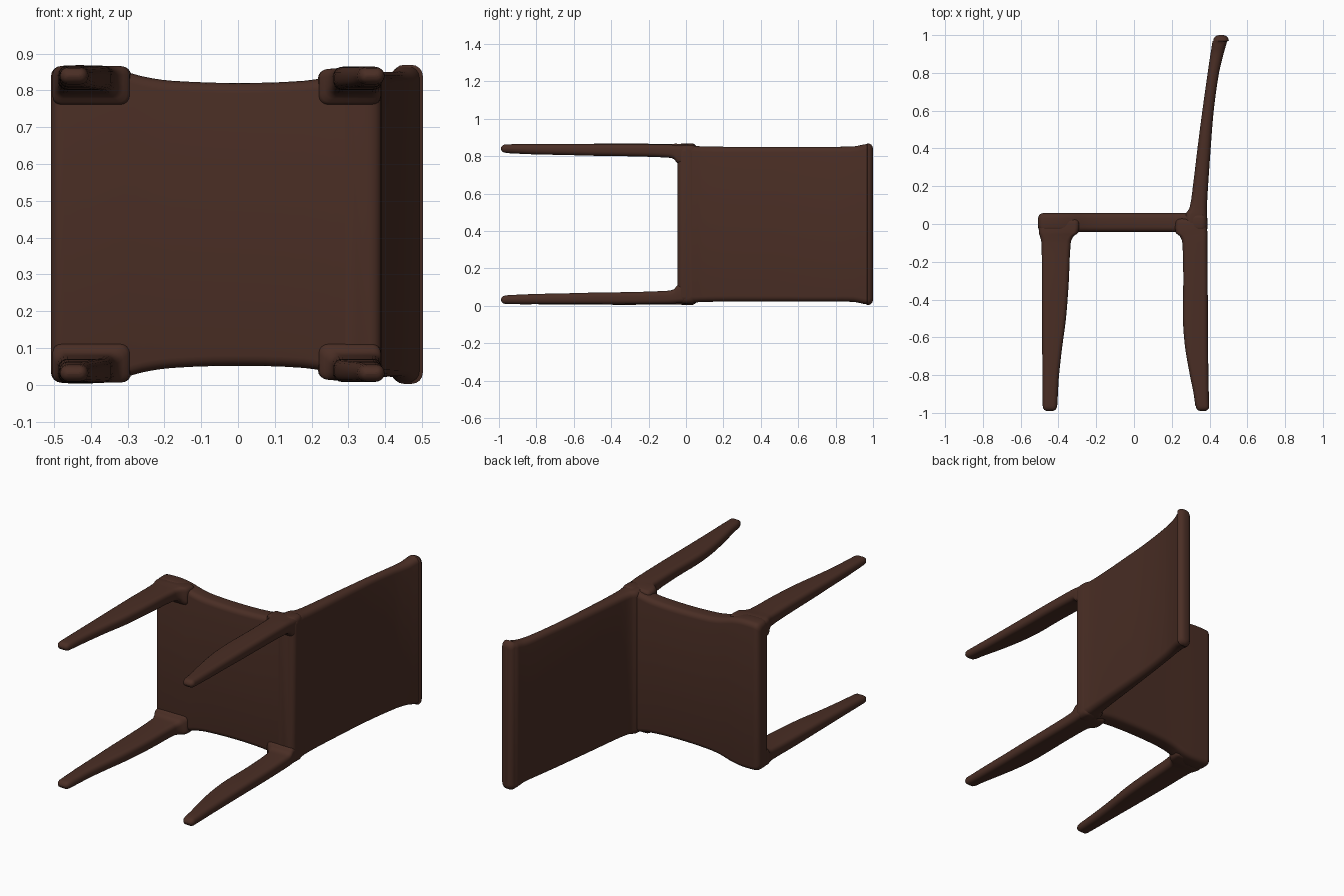
import bpy, bmesh, math

if "Cube" in bpy.data.objects:
    bpy.data.objects.remove(bpy.data.objects["Cube"])

WIDTH = 0.872   # chair lies on its side, so its width runs along z

wood = bpy.data.materials.new("dark brown wood")
wood.use_nodes = True
COLOUR = (0.068, 0.027, 0.018, 1)
wood.diffuse_color = COLOUR
wood.node_tree.nodes["Principled BSDF"].inputs["Base Color"].default_value = COLOUR


def rounded_rect(u0, u1, v0, v1, r, steps=5):
    """Points around a rectangle with rounded corners."""
    r = max(0.001, min(r, (u1 - u0) / 2 - 0.001, (v1 - v0) / 2 - 0.001))
    corners = [(u1 - r, v1 - r), (u0 + r, v1 - r), (u0 + r, v0 + r), (u1 - r, v0 + r)]
    pts = []
    for i, (cu, cv) in enumerate(corners):
        for k in range(steps):
            a = math.pi / 2 * (i + k / (steps - 1))
            pts.append((cu + r * math.cos(a), cv + r * math.sin(a)))
    return pts


def smooth_stations(stations, sub=3):
    """Fill in stations along a smooth curve."""
    out = []
    last = len(stations) - 1
    for i in range(last):
        p0, p1 = stations[max(i - 1, 0)], stations[i]
        p2, p3 = stations[i + 1], stations[min(i + 2, last)]
        for k in range(sub):
            t = k / sub
            row = []
            for j in range(len(p1)):
                def slope(a, b):
                    return (b[j] - a[j]) / (b[0] - a[0]) * (p2[0] - p1[0])
                m1, m2 = slope(p0, p2), slope(p1, p3)
                row.append((2*t**3 - 3*t*t + 1) * p1[j] + (t**3 - 2*t*t + t) * m1
                           + (3*t*t - 2*t**3) * p2[j] + (t**3 - t*t) * m2)
            out.append(tuple(row))
    return out + [stations[-1]]


def loft(name, axis, stations, r):
    """Skin rounded sections along an axis, with rounded ends."""
    rows = smooth_stations(stations)
    first, last = rows[0], rows[-1]
    sign = 1 if last[0] > first[0] else -1
    rings = []

    def end_rings(row, direction):
        res = []
        for deg in (90, 67, 45, 22, 0):
            a = math.radians(deg)
            ins = r * (1 - math.cos(a))
            t = row[0] + direction * r * (1 - math.sin(a))
            res.append((t, row[1] + ins, row[2] - ins, row[3] + ins, row[4] - ins))
        return res

    rings += end_rings(first, sign)
    rings += [s for s in rows if abs(s[0] - first[0]) > r * 1.1 and abs(s[0] - last[0]) > r * 1.1]
    rings += reversed(end_rings(last, -sign))

    bm = bmesh.new()
    loops = []
    for t, u0, u1, v0, v1 in rings:
        pts = rounded_rect(u0, u1, v0, v1, r)
        loops.append([bm.verts.new((t, u, v) if axis == "x" else (u, t, v)) for u, v in pts])
    n = len(loops[0])
    for a, b in zip(loops, loops[1:]):
        for i in range(n):
            bm.faces.new((a[i], a[(i + 1) % n], b[(i + 1) % n], b[i]))
    bm.faces.new(loops[0])
    bm.faces.new(loops[-1])
    bmesh.ops.recalc_face_normals(bm, faces=bm.faces)
    mesh = bpy.data.meshes.new(name)
    bm.to_mesh(mesh)
    bm.free()
    mesh.materials.append(wood)
    obj = bpy.data.objects.new(name, mesh)
    bpy.context.collection.objects.link(obj)
    bpy.ops.object.select_all(action="DESELECT")
    obj.select_set(True)
    bpy.context.view_layer.objects.active = obj
    bpy.ops.object.shade_smooth_by_angle(angle=math.radians(50))
    return obj


# Seat slab with waisted sides: position along x, side inset
waist = [(-0.508, 0.006), (-0.4, 0.004), (-0.33, 0.014), (-0.26, 0.034), (-0.18, 0.046),
         (0, 0.052), (0.18, 0.046), (0.27, 0.03), (0.33, 0.014), (0.388, 0.012)]
loft("seat", "x", [(x, -0.043, 0.058, d, WIDTH - d) for x, d in waist], 0.028)

# Curved backrest with a flared top: y, inner x, outer x, side inset
back = [(-0.045, 0.27, 0.39, 0.018), (0.05, 0.272, 0.387, 0.018), (0.085, 0.294, 0.386, 0.02),
        (0.2, 0.312, 0.392, 0.022), (0.4, 0.336, 0.406, 0.022), (0.6, 0.362, 0.422, 0.022),
        (0.8, 0.39, 0.45, 0.022), (0.9, 0.405, 0.474, 0.02), (0.95, 0.413, 0.488, 0.01),
        (1.0, 0.42, 0.502, 0.003)]
loft("backrest", "y", [(y, a, b, d, WIDTH - d) for y, a, b, d in back], 0.03)

# Tapered legs, flared into the seat: y, low x, high x, outer z, inner z
front_leg = [(0.03, -0.5, -0.29, 0.01, 0.12), (-0.045, -0.504, -0.295, 0.006, 0.11),
             (-0.065, -0.498, -0.32, 0.006, 0.088), (-0.1, -0.49, -0.335, 0.007, 0.08),
             (-0.3, -0.488, -0.345, 0.005, 0.073), (-0.5, -0.487, -0.36, 0.006, 0.07),
             (-0.65, -0.486, -0.38, 0.007, 0.066), (-0.8, -0.485, -0.397, 0.008, 0.063),
             (-0.9, -0.484, -0.403, 0.008, 0.059), (-0.99, -0.483, -0.408, 0.01, 0.054)]
rear_leg = [(0.03, 0.22, 0.386, 0.018, 0.12), (-0.045, 0.22, 0.388, 0.014, 0.11),
            (-0.065, 0.243, 0.388, 0.012, 0.088), (-0.1, 0.256, 0.388, 0.01, 0.08),
            (-0.3, 0.261, 0.39, 0.008, 0.073), (-0.5, 0.259, 0.391, 0.008, 0.07),
            (-0.65, 0.27, 0.392, 0.008, 0.066), (-0.8, 0.296, 0.394, 0.008, 0.063),
            (-0.9, 0.316, 0.396, 0.008, 0.059), (-0.99, 0.328, 0.398, 0.01, 0.054)]
for name, leg in (("front_leg", front_leg), ("rear_leg", rear_leg)):
    loft(name + "_lower", "y", leg, 0.024)
    loft(name + "_upper", "y", [(y, a, b, WIDTH - i, WIDTH - o) for y, a, b, o, i in leg], 0.024)
